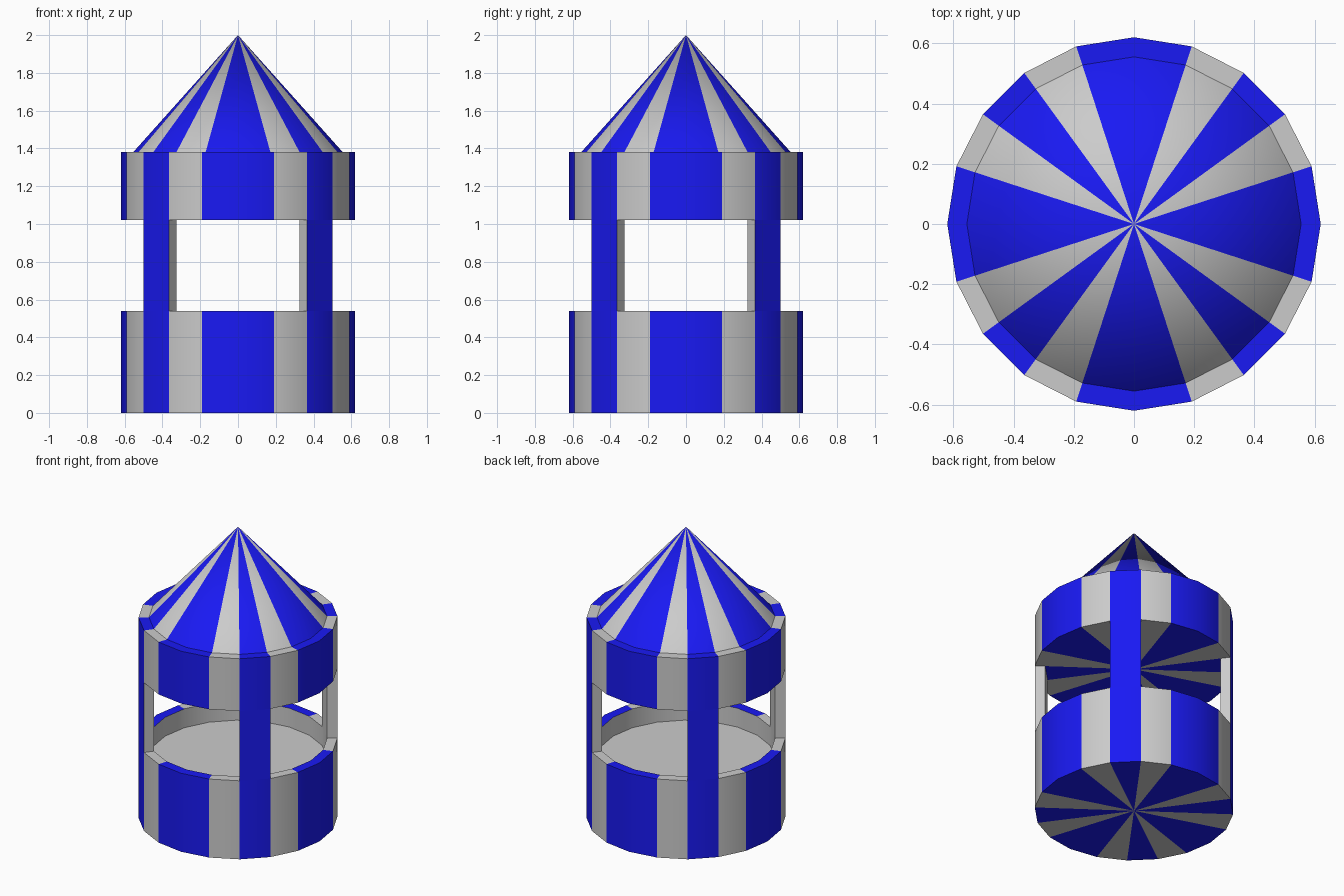
import bpy, bmesh, math

if "Cube" in bpy.data.objects:
    bpy.data.objects.remove(bpy.data.objects["Cube"])

N = 20                       # sides around the axis
R_OUT, R_IN = 0.62, 0.555
Z_WALL, Z_FLOOR, Z_EAVE, Z_RIM, Z_TIP = 0.54, 0.41, 1.02, 1.38, 2.0

grey = bpy.data.materials.new("grey")
grey.diffuse_color = (0.8, 0.8, 0.8, 1)
grey.use_nodes = True
grey.node_tree.nodes["Principled BSDF"].inputs["Base Color"].default_value = grey.diffuse_color
blue = bpy.data.materials.new("blue")
blue.diffuse_color = (0.01, 0.01, 0.9, 1)
blue.use_nodes = True
blue.node_tree.nodes["Principled BSDF"].inputs["Base Color"].default_value = blue.diffuse_color


def point(r, k, z):
    a = 2 * math.pi * k / N
    return (r * math.cos(a), r * math.sin(a), z)


def finish(bm, name):
    bmesh.ops.recalc_face_normals(bm, faces=bm.faces[:])
    mesh = bpy.data.meshes.new(name)
    bm.to_mesh(mesh)
    bm.free()
    mesh.materials.append(grey)
    mesh.materials.append(blue)
    ob = bpy.data.objects.new(name, mesh)
    bpy.context.collection.objects.link(ob)
    bpy.ops.object.select_all(action='DESELECT')
    ob.select_set(True)
    bpy.context.view_layer.objects.active = ob
    bpy.ops.object.shade_smooth_by_angle(angle=math.radians(30))
    return ob


def striped_lathe(name, profile, striped):
    """Spin a profile that starts and ends on the axis; stripe chosen bands."""
    bm = bmesh.new()
    rings = []
    for r, z in profile:
        if r == 0:
            rings.append([bm.verts.new((0, 0, z))] * N)
        else:
            rings.append([bm.verts.new(point(r, k, z)) for k in range(N)])
    for lo, hi, stripe in zip(rings, rings[1:], striped):
        for k in range(N):
            j = (k + 1) % N
            corners = list(dict.fromkeys((lo[k], lo[j], hi[j], hi[k])))
            face = bm.faces.new(corners)
            # blue, grey, blue, grey, blue in every quarter
            face.material_index = int(stripe and k % 5 % 2 == 0)
    return finish(bm, name)


# counter base with recessed grey floor
striped_lathe("counter_base",
              [(0, 0), (R_OUT, 0), (R_OUT, Z_WALL), (R_IN, Z_WALL),
               (R_IN, Z_FLOOR), (0, Z_FLOOR)],
              [True, True, True, False, False])

# canopy band with conical roof
striped_lathe("canopy_roof",
              [(0, Z_EAVE), (R_OUT, Z_EAVE), (R_OUT, Z_RIM),
               (R_IN, Z_RIM), (0, Z_TIP)],
              [True] * 4)

# four corner posts, blue outside and grey inside
for q in range(4):
    k = 5 * q + 2
    bm = bmesh.new()
    plan = [(R_OUT, k), (R_OUT, k + 1), (R_IN, k + 1), (R_IN, k)]
    low = [bm.verts.new(point(r, a, Z_WALL)) for r, a in plan]
    top = [bm.verts.new(point(r, a, Z_EAVE)) for r, a in plan]
    for i in range(4):
        j = (i + 1) % 4
        face = bm.faces.new((low[i], low[j], top[j], top[i]))
        face.material_index = int(i == 0)
    finish(bm, f"post_{q + 1}")
